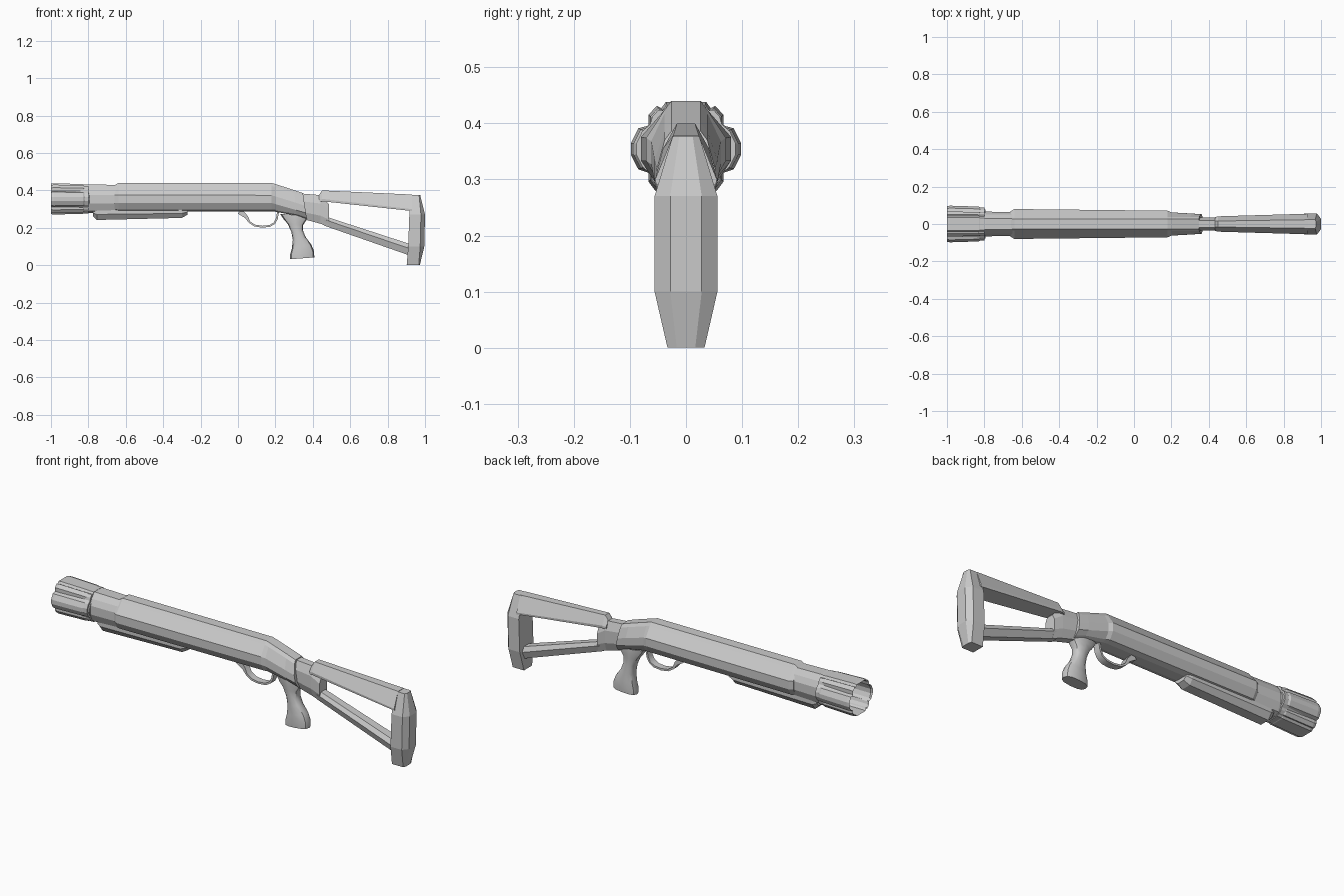
import bpy, bmesh, math
from mathutils import Vector


def loft(name, rings, cap_start=True, cap_end=True):
    """Skin a list of closed rings, each a list of 3D points."""
    bm = bmesh.new()
    vs = [[bm.verts.new(p) for p in r] for r in rings]
    n = len(rings[0])
    for a, b in zip(vs, vs[1:]):
        for i in range(n):
            j = (i + 1) % n
            bm.faces.new((a[i], a[j], b[j], b[i]))
    if cap_start:
        bm.faces.new(vs[0])
    if cap_end:
        bm.faces.new(vs[-1])
    bmesh.ops.recalc_face_normals(bm, faces=bm.faces)
    me = bpy.data.meshes.new(name)
    bm.to_mesh(me)
    bm.free()
    ob = bpy.data.objects.new(name, me)
    bpy.context.collection.objects.link(ob)
    return ob


def ring(x, half, slant=0.0, zref=0.4):
    """Mirror a half outline (y, z), top to bottom, into a closed ring at x."""
    full = half + [(-y, z) for y, z in reversed(half)]
    return [(x + slant * (zref - z), y, z) for y, z in full]


def scaled(half, s, c=0.355):
    return [(y * s, c + (z - c) * s) for y, z in half]


def smooth(ob, angle=40):
    bpy.ops.object.select_all(action='DESELECT')
    ob.select_set(True)
    bpy.context.view_layer.objects.active = ob
    bpy.ops.object.shade_smooth_by_angle(angle=math.radians(angle))


# fluted hollow muzzle
mouth = [(0.036, 0.438), (0.044, 0.427), (0.052, 0.431), (0.067, 0.415),
         (0.067, 0.396), (0.085, 0.391), (0.098, 0.365), (0.098, 0.343),
         (0.085, 0.318), (0.067, 0.312), (0.067, 0.296), (0.054, 0.279),
         (0.045, 0.281), (0.036, 0.271)]
bore = [(0.033, 0.432), (0.041, 0.423), (0.049, 0.424), (0.060, 0.412),
        (0.064, 0.398), (0.078, 0.386), (0.088, 0.365), (0.088, 0.343),
        (0.078, 0.323), (0.064, 0.310), (0.060, 0.298), (0.049, 0.286),
        (0.041, 0.284), (0.033, 0.277)]
loft("muzzle", [ring(-0.80, bore), ring(-0.993, bore), ring(-1.0, scaled(mouth, 0.97)),
                ring(-0.985, mouth), ring(-0.83, scaled(mouth, 0.95)),
                ring(-0.795, scaled(mouth, 0.78))])

# front barrel shroud
shroud = [(0.030, 0.432), (0.052, 0.405), (0.066, 0.375), (0.066, 0.330),
          (0.048, 0.290), (0.025, 0.280)]
loft("barrel_shroud", [ring(-0.82, scaled(shroud, 0.97)), ring(-0.79, shroud),
                       ring(-0.63, scaled(shroud, 0.96))])

# long receiver, bending down at the rear
def body(top, w, ridge, low, bottom):
    return [(0.026, top), (0.038, top - 0.016), (w, ridge), (w, low),
            (w * 0.7, bottom + 0.008), (0.026, bottom)]


loft("receiver", [
    ring(-0.66, body(0.428, 0.068, 0.375, 0.332, 0.290)),
    ring(-0.64, body(0.440, 0.080, 0.376, 0.333, 0.288)),
    ring(0.18, body(0.440, 0.071, 0.374, 0.333, 0.288)),
    ring(0.20, body(0.434, 0.062, 0.368, 0.327, 0.286)),
    ring(0.30, body(0.402, 0.056, 0.335, 0.295, 0.265), 0.1),
    ring(0.345, body(0.386, 0.052, 0.318, 0.280, 0.248), 0.15)])

# lower fore tube with chamfered ends
fore = [(0.048, 0.300), (0.048, 0.272), (0.026, 0.242)]
loft("fore_tube", [
    ring(-0.775, [(0.040, 0.300), (0.040, 0.280), (0.022, 0.262)]),
    ring(-0.755, fore),
    ring(-0.30, [(0.046, 0.300), (0.046, 0.277), (0.026, 0.253)]),
    ring(-0.27, [(0.038, 0.300), (0.038, 0.285), (0.020, 0.270)])])

# neck joining receiver to stock
loft("stock_neck", [
    ring(0.32, [(0.020, 0.385), (0.036, 0.345), (0.036, 0.290), (0.020, 0.255)]),
    ring(0.44, [(0.018, 0.375), (0.034, 0.330), (0.034, 0.265), (0.020, 0.222)]),
    ring(0.487, [(0.018, 0.325), (0.031, 0.300), (0.031, 0.245), (0.020, 0.205)])])

# upper and lower stock struts
loft("upper_stock", [
    ring(0.432, [(0.015, 0.375), (0.036, 0.350), (0.036, 0.340)]),
    ring(0.450, [(0.016, 0.400), (0.041, 0.355), (0.041, 0.342)]),
    ring(0.93, [(0.023, 0.378), (0.055, 0.300), (0.053, 0.290)])])
loft("lower_strut", [
    ring(0.46, [(0.018, 0.263), (0.029, 0.245), (0.018, 0.212)]),
    ring(0.93, [(0.022, 0.110), (0.036, 0.085), (0.022, 0.048)])])

# butt plate
def butt_ring(z, x0, x1, hy, bevel):
    return [(x0, -hy, z), (x1 - bevel, -hy, z), (x1, -hy / 2, z),
            (x1, hy / 2, z), (x1 - bevel, hy, z), (x0, hy, z)]


loft("butt_plate", [
    butt_ring(0.0, 0.902, 0.972, 0.033, 0.006),
    butt_ring(0.10, 0.910, 0.996, 0.056, 0.022),
    butt_ring(0.27, 0.916, 1.0, 0.056, 0.022),
    butt_ring(0.376, 0.916, 0.974, 0.024, 0.006)])

# pistol grip: front point, back point, half width
grip = [((0.225, 0.275), (0.375, 0.262), 0.030),
        ((0.245, 0.245), (0.365, 0.240), 0.031),
        ((0.265, 0.222), (0.348, 0.215), 0.029),
        ((0.285, 0.180), (0.348, 0.185), 0.029),
        ((0.293, 0.135), (0.362, 0.150), 0.031),
        ((0.288, 0.090), (0.392, 0.110), 0.033),
        ((0.278, 0.055), (0.407, 0.075), 0.034),
        ((0.278, 0.032), (0.408, 0.042), 0.032)]
rings = []
for f, b, hy in grip:
    f, b = Vector((f[0], 0, f[1])), Vector((b[0], 0, b[1]))
    mid, ax = (f + b) / 2, (b - f) / 2
    r = []
    for i in range(12):
        a = math.tau * i / 12
        c, s = math.cos(a), math.sin(a)
        r.append(mid + ax * math.copysign(abs(c) ** 0.8, c)
                 + Vector((0, hy * math.copysign(abs(s) ** 0.7, s), 0)))
    rings.append(r)
smooth(loft("pistol_grip", rings))

# trigger guard: a flat strap along a path, thick at the front root
path = [(0.01, 0.288), (0.045, 0.258), (0.062, 0.230), (0.090, 0.212),
        (0.130, 0.206), (0.170, 0.210), (0.195, 0.225), (0.208, 0.250), (0.215, 0.29)]
rings = []
for i, (x, z) in enumerate(path):
    p, q = path[max(i - 1, 0)], path[min(i + 1, len(path) - 1)]
    d = Vector((q[0] - p[0], 0, q[1] - p[1])).normalized()
    n = Vector((-d.z, 0, d.x)) * (0.016 if i == 0 else 0.009 if i == 1 else 0.005)
    w, o = Vector((0, 0.018, 0)), Vector((x, 0, z))
    rings.append([o + n + w, o + n - w, o - n - w, o - n + w])
smooth(loft("trigger_guard", rings))
